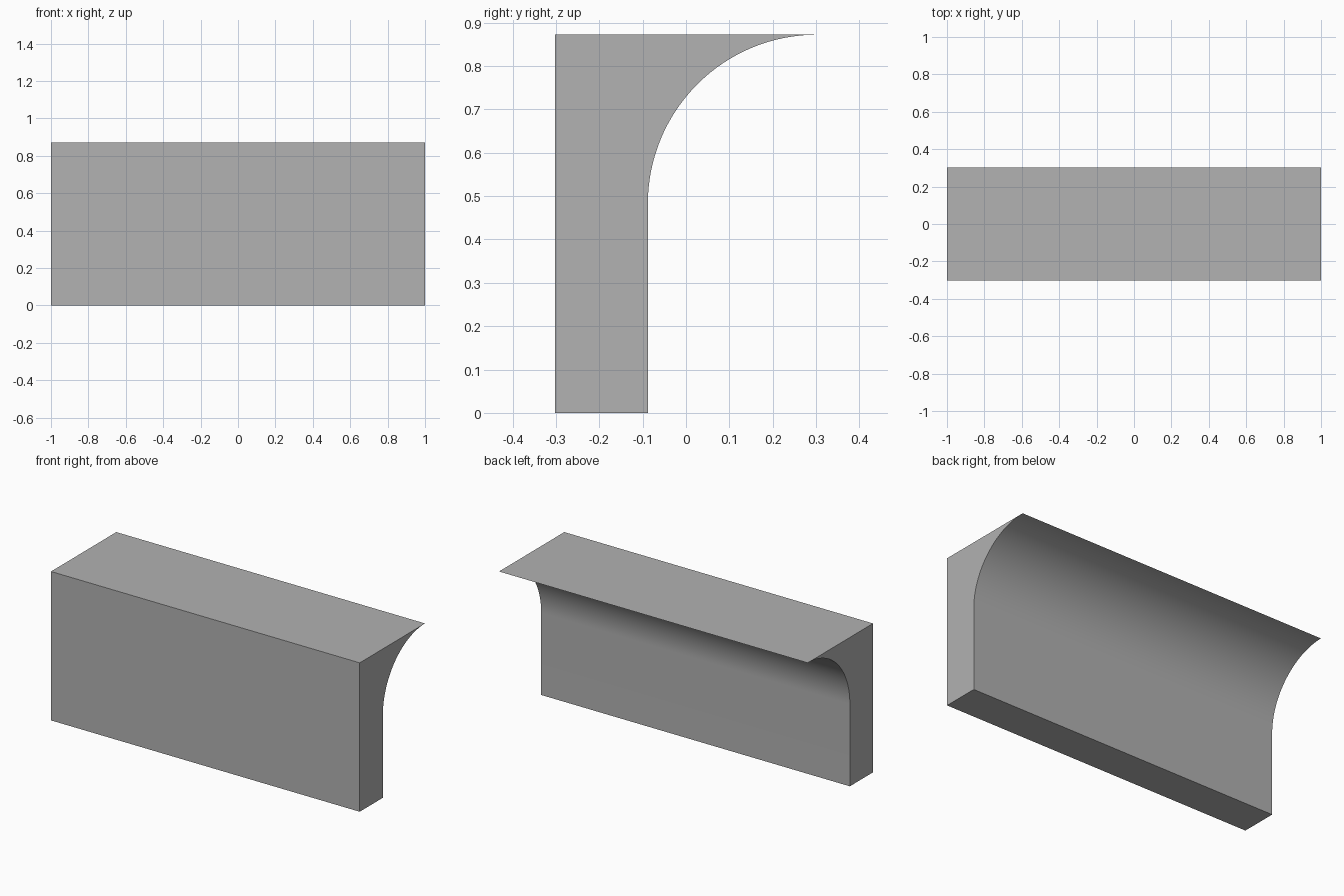
import bpy, bmesh, math

cube = bpy.data.objects.get("Cube")
if cube:
    bpy.data.objects.remove(cube, do_unlink=True)

HALF_LENGTH = 1.0
FRONT, BACK, TIP = -0.302, -0.088, 0.302
HEIGHT = 0.872
RADIUS = TIP - BACK
SEGMENTS = 32

# Plain grey material
grey = bpy.data.materials.new("plain_grey")
grey.use_nodes = True
colour = (0.445, 0.445, 0.445, 1)
grey.diffuse_color = colour
grey.node_tree.nodes["Principled BSDF"].inputs["Base Color"].default_value = colour

# Side profile: straight wall with a concave cove rising to a sharp lip
profile = [(FRONT, HEIGHT), (FRONT, 0), (BACK, 0)]
for i in range(SEGMENTS + 1):
    a = math.pi / 2 * i / SEGMENTS
    profile.append((TIP - RADIUS * math.cos(a),
                    HEIGHT - RADIUS + RADIUS * math.sin(a)))

# Extrude the profile along the length
bm = bmesh.new()
end = bm.faces.new([bm.verts.new((-HALF_LENGTH, y, z)) for y, z in profile])
result = bmesh.ops.extrude_face_region(bm, geom=[end], use_keep_orig=True)
moved = [v for v in result["geom"] if isinstance(v, bmesh.types.BMVert)]
bmesh.ops.translate(bm, vec=(2 * HALF_LENGTH, 0, 0), verts=moved)
bmesh.ops.recalc_face_normals(bm, faces=bm.faces)

mesh = bpy.data.meshes.new("cove_moulding")
bm.to_mesh(mesh)
bm.free()
mesh.materials.append(grey)
moulding = bpy.data.objects.new("cove_moulding", mesh)
bpy.context.collection.objects.link(moulding)

# Smooth cove, crisp edges
bpy.ops.object.select_all(action="DESELECT")
moulding.select_set(True)
bpy.context.view_layer.objects.active = moulding
bpy.ops.object.shade_smooth_by_angle(angle=math.radians(30))
